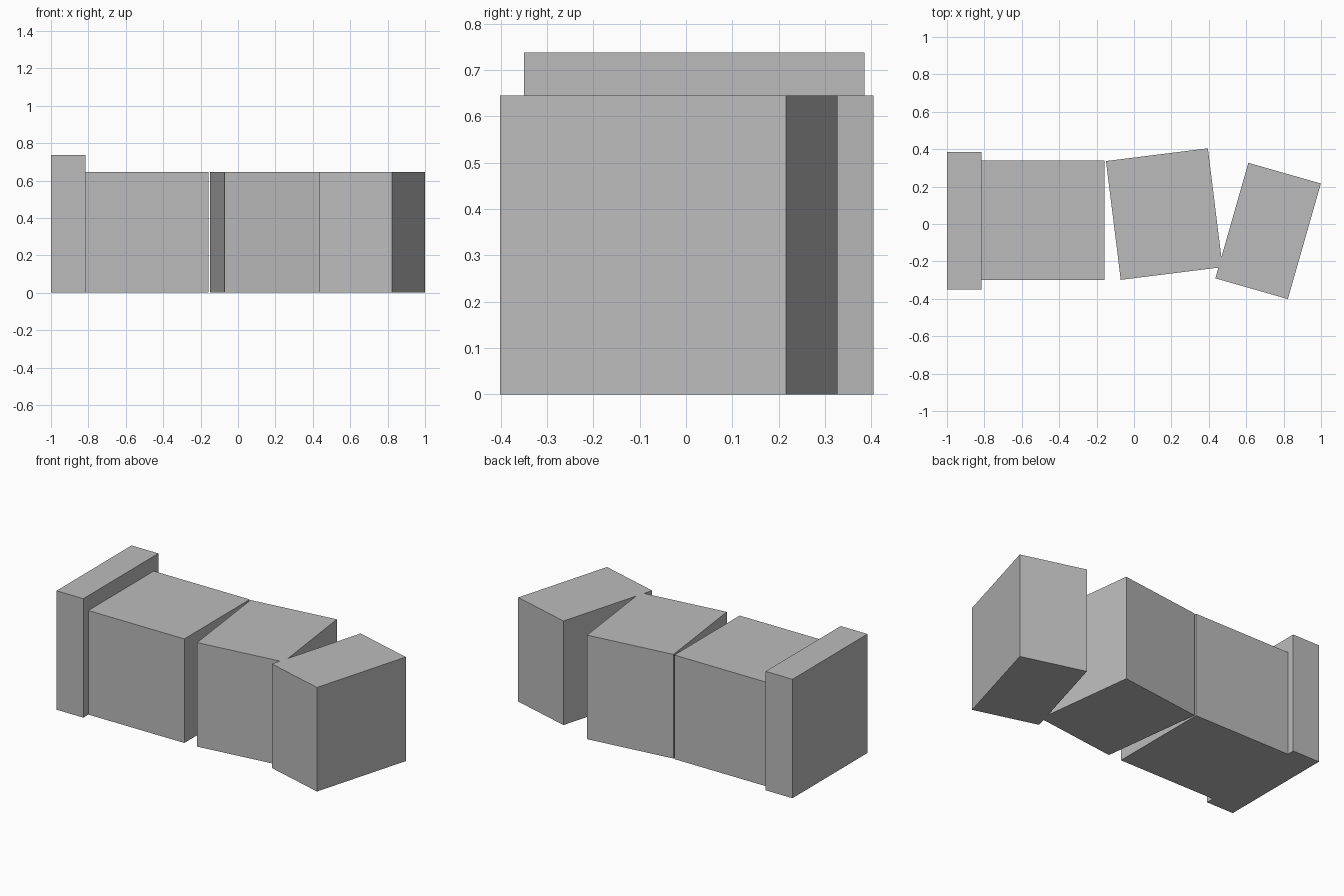
import bpy
import math

if "Cube" in bpy.data.objects:
    bpy.data.objects.remove(bpy.data.objects["Cube"])

grey = bpy.data.materials.new("light_grey")
grey.diffuse_color = (0.5, 0.5, 0.5, 1)
grey.use_nodes = True
grey.node_tree.nodes["Principled BSDF"].inputs["Base Color"].default_value = grey.diffuse_color


def block(name, center, size, angle=0):
    """Upright box standing on the ground, turned about z by angle degrees."""
    bpy.ops.mesh.primitive_cube_add(
        size=1,
        location=(center[0], center[1], size[2] / 2),
        rotation=(0, 0, math.radians(angle)),
    )
    obj = bpy.context.object
    obj.name = name
    obj.scale = size
    bpy.ops.object.transform_apply(location=False, rotation=False, scale=True)
    obj.data.materials.append(grey)
    return obj


# Tall slab closing the left end
block("end_slab", (-0.908, 0.018), (0.184, 0.735, 0.737))

# Straight block joined to the slab
block("straight_block", (-0.487, 0.020), (0.658, 0.64, 0.645))

# Middle block, turned slightly anticlockwise
block("middle_block", (0.162, 0.053), (0.549, 0.64, 0.645), 7.1)

# Outer block, turned clockwise and touching the middle block's corner
block("outer_block", (0.717, -0.037), (0.403, 0.642, 0.645), -15.95)
